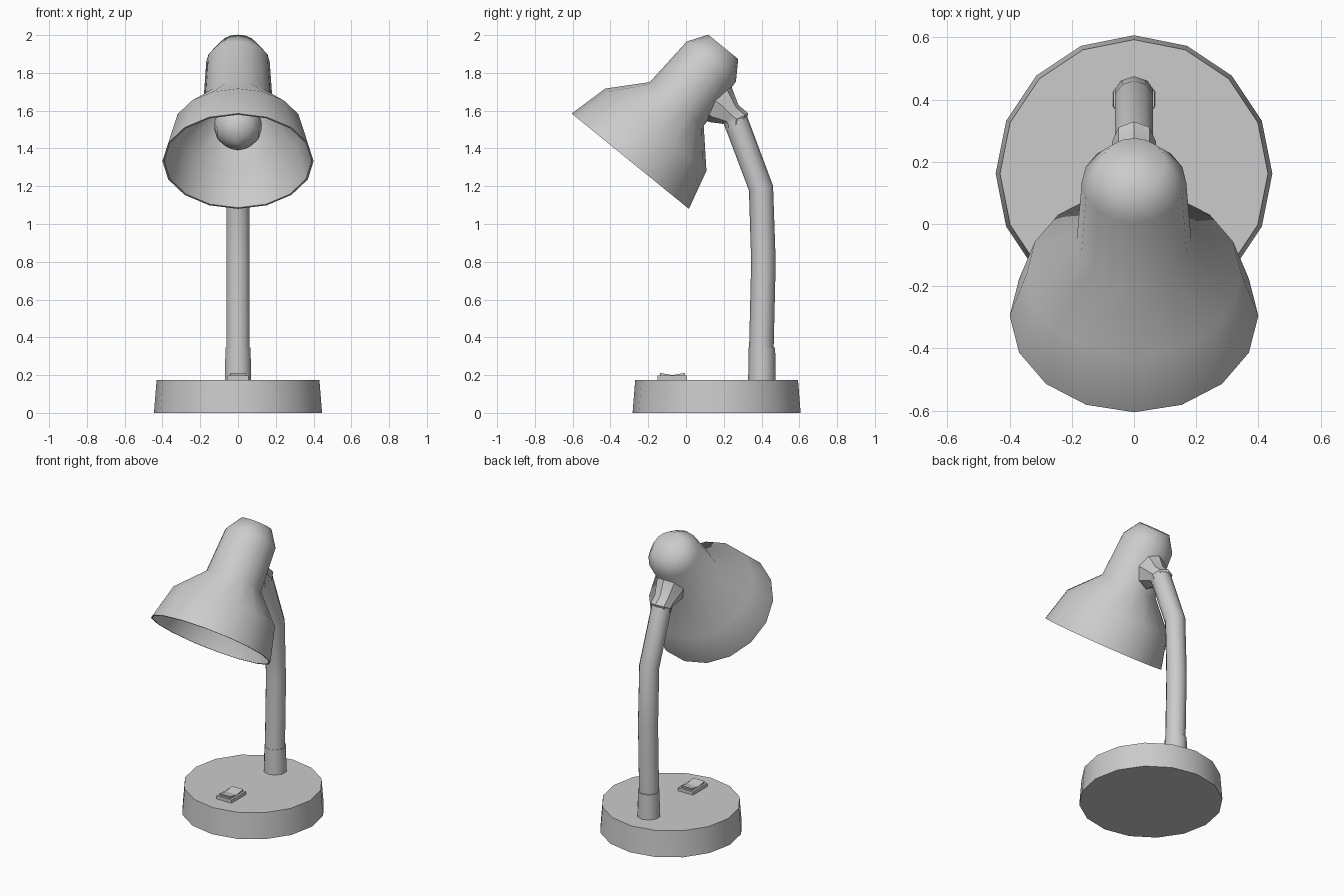
import bpy, bmesh
from math import cos, sin, pi, radians, atan2

if "Cube" in bpy.data.objects:
    bpy.data.objects.remove(bpy.data.objects["Cube"])


def finish(name, bm, angle):
    bmesh.ops.recalc_face_normals(bm, faces=bm.faces)
    me = bpy.data.meshes.new(name)
    bm.to_mesh(me)
    bm.free()
    ob = bpy.data.objects.new(name, me)
    bpy.context.collection.objects.link(ob)
    bpy.ops.object.select_all(action='DESELECT')
    ob.select_set(True)
    bpy.context.view_layer.objects.active = ob
    bpy.ops.object.shade_smooth_by_angle(angle=radians(angle))
    return ob


def loft(name, rings, n, angle=45):
    """Capped skin over elliptical rings (y, z, tilt, x radius, radius in the yz plane)."""
    bm = bmesh.new()
    loops = []
    for y, z, t, rx, rv in rings:
        loops.append([bm.verts.new((rx * sin(2 * pi * i / n),
                                    y + rv * cos(2 * pi * i / n) * cos(t),
                                    z + rv * cos(2 * pi * i / n) * sin(t))) for i in range(n)])
    for a, b in zip(loops, loops[1:]):
        for i in range(n):
            j = (i + 1) % n
            bm.faces.new((a[i], a[j], b[j], b[i]))
    bm.faces.new(loops[0])
    bm.faces.new(loops[-1])
    return finish(name, bm, angle)


def prism(name, profile, half):
    """Extrude a (y, z) profile across x."""
    bm = bmesh.new()
    l, r = [[bm.verts.new((s * half, y, z)) for y, z in profile] for s in (-1, 1)]
    bm.faces.new(l)
    bm.faces.new(r)
    for i in range(len(profile)):
        j = (i + 1) % len(profile)
        bm.faces.new((l[i], l[j], r[j], r[i]))
    return finish(name, bm, 10)


# Lamp head axis: starts at the rim centre, points up and back
RIM = (-0.295, 1.3325)
AX = (0.631, 0.776)
TILT = atan2(-AX[0], AX[1])


def on_axis(profile):
    return [(RIM[0] + a * AX[0], RIM[1] + a * AX[1], TILT, r, r) for a, r in profile]


# Base, collar and bent stem
loft("base", [(0.162, 0, 0, 0.445, 0.445), (0.162, 0.175, 0, 0.431, 0.431)], 16)
loft("stem_collar", [(0.402, 0.17, 0, 0.073, 0.073), (0.402, 0.345, 0, 0.07, 0.07)], 10)
loft("stem", [(0.398, 0.3, 0, 0.065, 0.065), (0.41, 0.8, 0, 0.065, 0.065),
              (0.397, 1.19, 0.19, 0.065, 0.065), (0.26, 1.555, 0.36, 0.065, 0.065)], 10)

# Joint flaring into the lamp head
loft("joint", [(0.262, 1.515, 0.4, 0.06, 0.055), (0.267, 1.555, 0.46, 0.07, 0.07),
               (0.238, 1.58, 0.9, 0.07, 0.064), (0.18, 1.635, 1.01, 0.09, 0.112),
               (0.13, 1.67, 1.01, 0.09, 0.112)], 8, 30)

# Shade: outer skin down to the rim, then inner skin back up
loft("shade", on_axis([(0.78, 0.102), (0.68, 0.168), (0.39, 0.184), (0.215, 0.345), (0, 0.4),
                       (0, 0.39), (0.21, 0.335), (0.385, 0.175), (0.67, 0.158), (0.765, 0.095)]), 16, 65)

# Bulb with its neck inside the shade
bulb = [(0.24 - 0.13 * cos(a), 0.13 * sin(a)) for a in (0.05, 0.55, 1.05, 1.57, 2.1)]
loft("bulb", on_axis(bulb + [(0.42, 0.07), (0.66, 0.06)]), 10, 65)

# Rocker switch
prism("switch_plate", [(-0.15, 0.17), (0.005, 0.17), (0.005, 0.197), (-0.15, 0.197)], 0.056)
prism("switch_rocker", [(-0.135, 0.19), (-0.01, 0.19), (-0.005, 0.212),
                        (-0.072, 0.2), (-0.14, 0.212)], 0.042)
